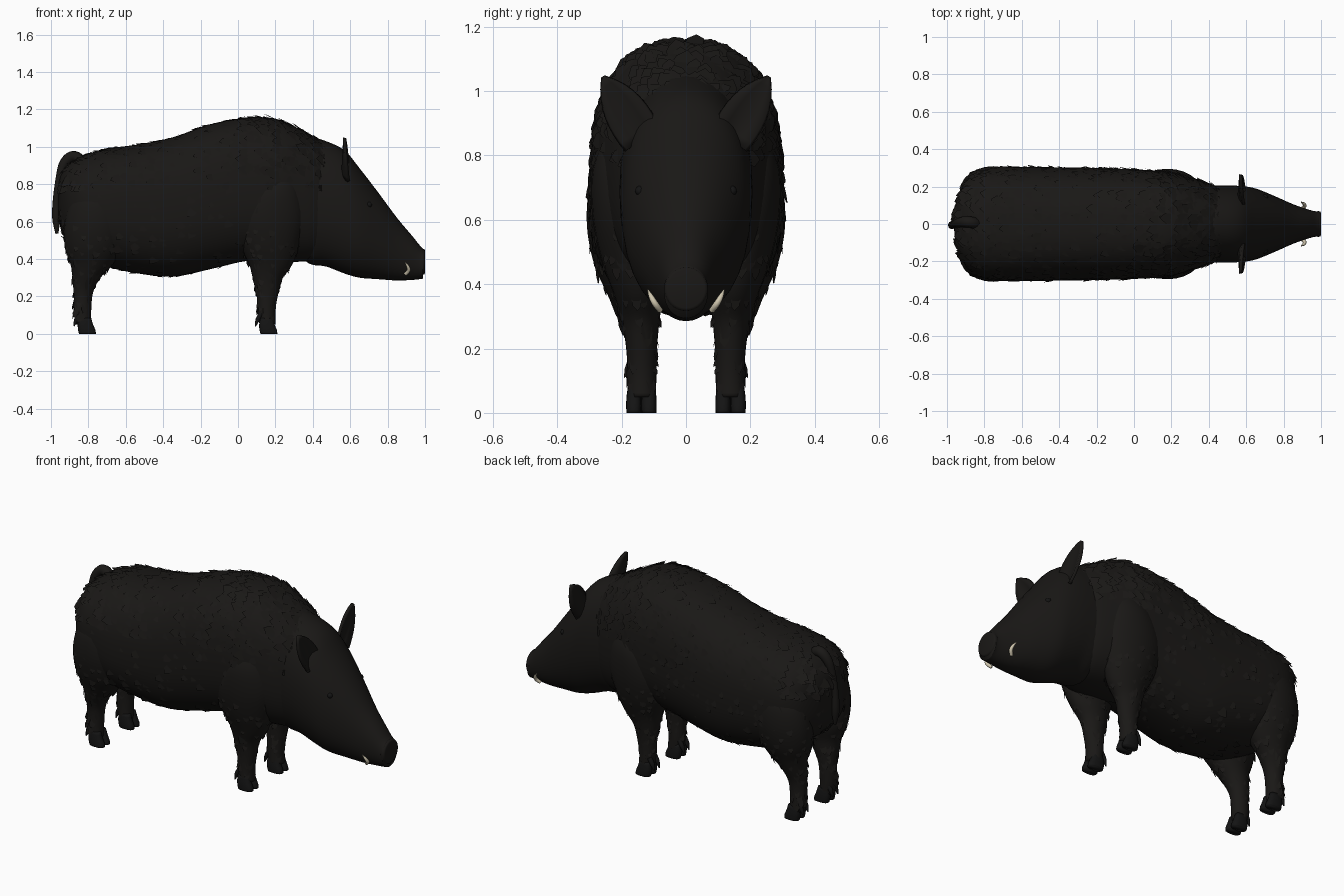
import bpy, bmesh, math, random
from mathutils import Vector

if "Cube" in bpy.data.objects:
    bpy.data.objects.remove(bpy.data.objects["Cube"])
random.seed(4)


def material(name, rgb):
    m = bpy.data.materials.new(name)
    m.diffuse_color = (*rgb, 1)
    m.use_nodes = True
    m.node_tree.nodes["Principled BSDF"].inputs["Base Color"].default_value = m.diffuse_color
    return m


HIDE = material("dark_hide", (0.010, 0.009, 0.008))
HOOF = material("hoof_black", (0.007, 0.007, 0.007))
IVORY = material("ivory", (0.62, 0.56, 0.42))


def finish(name, bm, mat, mirror=False, smooth=True):
    bmesh.ops.recalc_face_normals(bm, faces=bm.faces)
    me = bpy.data.meshes.new(name)
    bm.to_mesh(me)
    bm.free()
    me.materials.append(mat)
    ob = bpy.data.objects.new(name, me)
    bpy.context.collection.objects.link(ob)
    for p in me.polygons:
        p.use_smooth = smooth
    if mirror:
        ob.modifiers.new("Mirror", "MIRROR").use_axis = (False, True, False)
    return ob


def refine(rows, steps):
    """Catmull-Rom interpolation of rows of numbers."""
    out = []
    for i in range(len(rows) - 1):
        p0, p1, p2, p3 = (rows[max(0, min(len(rows) - 1, i + k))] for k in (-1, 0, 1, 2))
        for s in range(steps):
            t = s / steps
            out.append([0.5 * (2 * b + (c - a) * t + (2 * a - 5 * b + 4 * c - d) * t * t
                               + (3 * b - a - 3 * c + d) * t ** 3)
                        for a, b, c, d in zip(p0, p1, p2, p3)])
    return out + [list(rows[-1])]


def loft(name, axis, rows, mat=HIDE, power=2.0, sides=32, steps=4, mirror=False):
    """Rows are (position, a min, a max, b min, b max); a,b = y,z along x or x,y along z."""
    bm = bmesh.new()
    rings = []
    for t, a0, a1, b0, b1 in refine(rows, steps):
        ring = []
        for k in range(sides):
            ang = 2 * math.pi * k / sides
            c, s = math.cos(ang), math.sin(ang)
            a = (a0 + a1) / 2 + (a1 - a0) / 2 * math.copysign(abs(c) ** (2 / power), c)
            b = (b0 + b1) / 2 + (b1 - b0) / 2 * math.copysign(abs(s) ** (2 / power), s)
            ring.append(bm.verts.new((t, a, b) if axis == "x" else (a, b, t)))
        rings.append(ring)
    for r, q in zip(rings, rings[1:]):
        for k in range(sides):
            n = (k + 1) % sides
            bm.faces.new((r[k], r[n], q[n], q[k]))
    bm.faces.new(rings[0])
    bm.faces.new(rings[-1])
    return finish(name, bm, mat, mirror)


def tube(name, pts, radii, mat, mirror=False):
    cu = bpy.data.curves.new(name, "CURVE")
    cu.dimensions = "3D"
    cu.bevel_depth, cu.bevel_resolution, cu.use_fill_caps = 1, 3, True
    sp = cu.splines.new("POLY")
    fine = refine([(*p, r) for p, r in zip(pts, radii)], 4)
    sp.points.add(len(fine) - 1)
    for q, (x, y, z, r) in zip(sp.points, fine):
        q.co, q.radius = (x, y, z, 1), r
    sp.use_smooth = True
    cu.materials.append(mat)
    ob = bpy.data.objects.new(name, cu)
    bpy.context.collection.objects.link(ob)
    if mirror:
        ob.modifiers.new("Mirror", "MIRROR").use_axis = (False, True, False)


def tufts(name, source, count, keep, flow, length, mirror=False):
    """Scatter pointed fur cards over a part, lying along the flow direction."""
    bm = bmesh.new()
    faces = [p for p in source.data.polygons if len(p.vertices) == 4 and keep(p.center)]
    for p in random.choices(faces, weights=[f.area for f in faces], k=count):
        n = p.normal
        d = Vector(flow) + Vector([random.uniform(-.3, .3) for _ in range(3)])
        d = (d - n * d.dot(n)).normalized()
        side = n.cross(d)
        size = length * random.uniform(.6, 1.2)
        lift = n * random.uniform(.004, .014)
        base = p.center - n * .004
        pts = [base - side * size * .35, base + side * size * .35,
               base + side * size * .3 + d * size * .6 + lift * .7,
               base + d * size + lift, base - side * size * .3 + d * size * .7 + lift * .7]
        bm.faces.new([bm.verts.new(v) for v in pts])
    finish(name, bm, HIDE, mirror, False)


# Torso and head, both symmetric: (x, half width, bottom, top)
torso_rows = [(-.96, .05, .64, .80), (-.945, .13, .55, .85), (-.90, .225, .48, .91),
              (-.82, .285, .42, .955), (-.70, .305, .36, .99), (-.55, .305, .325, 1.01),
              (-.35, .302, .305, 1.05), (-.15, .298, .345, 1.12), (.05, .29, .39, 1.155),
              (.2, .278, .385, 1.15), (.32, .245, .385, 1.10), (.42, .21, .40, 1.045),
              (.52, .15, .46, .98)]
torso = loft("torso", "x", [(x, -w, w, b, t) for x, w, b, t in torso_rows], power=2.4, sides=48)
head_rows = [(.30, .15, .45, 1.0), (.38, .20, .375, 1.05), (.47, .207, .36, 1.03),
             (.57, .203, .322, .98), (.65, .19, .300, .885), (.75, .15, .292, .755),
             (.85, .106, .285, .62), (.93, .078, .288, .525), (.97, .068, .292, .475), (.99, .068, .295, .455)]
loft("head", "x", [(x, -w, w, b, t) for x, w, b, t in head_rows], power=2.15)

# Flat nose disc
loft("nose_disc", "x", [(.975, -.066, .066, .315, .46), (.985, -.069, .069, .315, .455),
                        (.997, -.066, .066, .318, .452), (1.0, -.058, .058, .326, .444)], steps=1)

# Legs: (z, x min, x max, y min, y max)
front_leg = loft("front_legs", "z", [
    (.05, .115, .20, .093, .182), (.12, .105, .20, .092, .182), (.20, .10, .212, .09, .186),
    (.29, .08, .235, .082, .20), (.37, .06, .29, .07, .225), (.48, .01, .33, .06, .265),
    (.62, -.02, .36, .06, .292), (.76, .04, .34, .08, .29), (.86, .13, .30, .12, .25)], mirror=True, sides=24)
hind_leg = loft("hind_legs", "z", [
    (.05, -.865, -.785, .095, .182), (.12, -.878, -.785, .095, .182), (.22, -.878, -.775, .092, .187),
    (.30, -.885, -.735, .085, .215), (.37, -.895, -.67, .075, .245), (.46, -.925, -.61, .05, .285),
    (.58, -.93, -.58, .05, .308), (.70, -.90, -.60, .08, .30), (.78, -.84, -.66, .12, .26)], mirror=True, sides=24)

# Cloven hooves and dewclaws
for label, x in (("front", .155), ("hind", -.815)):
    for toe, y in (("inner", .115), ("outer", .162)):
        loft(f"{label}_{toe}_hooves", "z", [
            (0, x - .035, x + .055, y - .023, y + .023), (.02, x - .04, x + .053, y - .024, y + .024),
            (.05, x - .042, x + .04, y - .023, y + .023), (.085, x - .035, x + .03, y - .018, y + .018)],
            HOOF, 2.6, 16, 2, True)
        tube(f"{label}_{toe}_dewclaws", [(x - .03, y, .11), (x - .05, y, .075), (x - .062, y, .04)],
             [.014, .012, .003], HOOF, True)

# Ears: cupped pointed leaves with thickness
bm = bmesh.new()
base, tip = Vector((.58, .135, .85)), Vector((.59, .258, 1.045))
across = Vector((0, .80, -.55)).normalized()
grid = []
for i in range(9):
    t = i / 8
    w = .068 * (1 - t ** 2.2) * (.8 + .5 * t) + .003
    grid.append([bm.verts.new(base.lerp(tip, t) + across * w * s + Vector((.03 * s * s * (1 - t) - .012, 0, 0)))
                 for s in (-1, -.5, 0, .5, 1)])
for r, q in zip(grid, grid[1:]):
    for k in range(4):
        bm.faces.new((r[k], r[k + 1], q[k + 1], q[k]))
ears = finish("ears", bm, HIDE, True)
ears.modifiers.new("Thickness", "SOLIDIFY").thickness = .016

# Eyes
bm = bmesh.new()
bmesh.ops.create_uvsphere(bm, u_segments=16, v_segments=8, radius=.016)
bmesh.ops.translate(bm, verts=bm.verts, vec=(.70, .142, .69))
finish("eyes", bm, HOOF, True)

# Tusks
tube("tusks", [(.895, .08, .318), (.912, .095, .338), (.908, .108, .36), (.893, .118, .382)],
     [.009, .010, .008, .002], IVORY, True)

# Curled tail hanging behind the rump
tube("tail", [(-.84, 0, .92), (-.865, .008, .945), (-.90, .012, .942), (-.935, .008, .90), (-.958, 0, .82),
              (-.972, -.004, .72), (-.972, -.006, .62), (-.968, -.006, .535)],
     [.032, .03, .03, .026, .019, .018, .022, .008], HIDE)

# Bristly fur cards on the back, mane, flanks and legs
tufts("back_fur", torso, 700, lambda c: c.z > .78, (-1, 0, -.25), .07)
tufts("mane_fur", torso, 160, lambda c: c.x > .05 and c.z > .85, (-1, 0, 0), .08)
tufts("flank_fur", torso, 250, lambda c: c.z < .8 and c.x < .2, (-.7, 0, -.6), .06)
tufts("front_leg_fur", front_leg, 130, lambda c: .1 < c.z < .6, (-.3, 0, -1), .05, True)
tufts("hind_leg_fur", hind_leg, 130, lambda c: .1 < c.z < .6, (-.3, 0, -1), .05, True)
